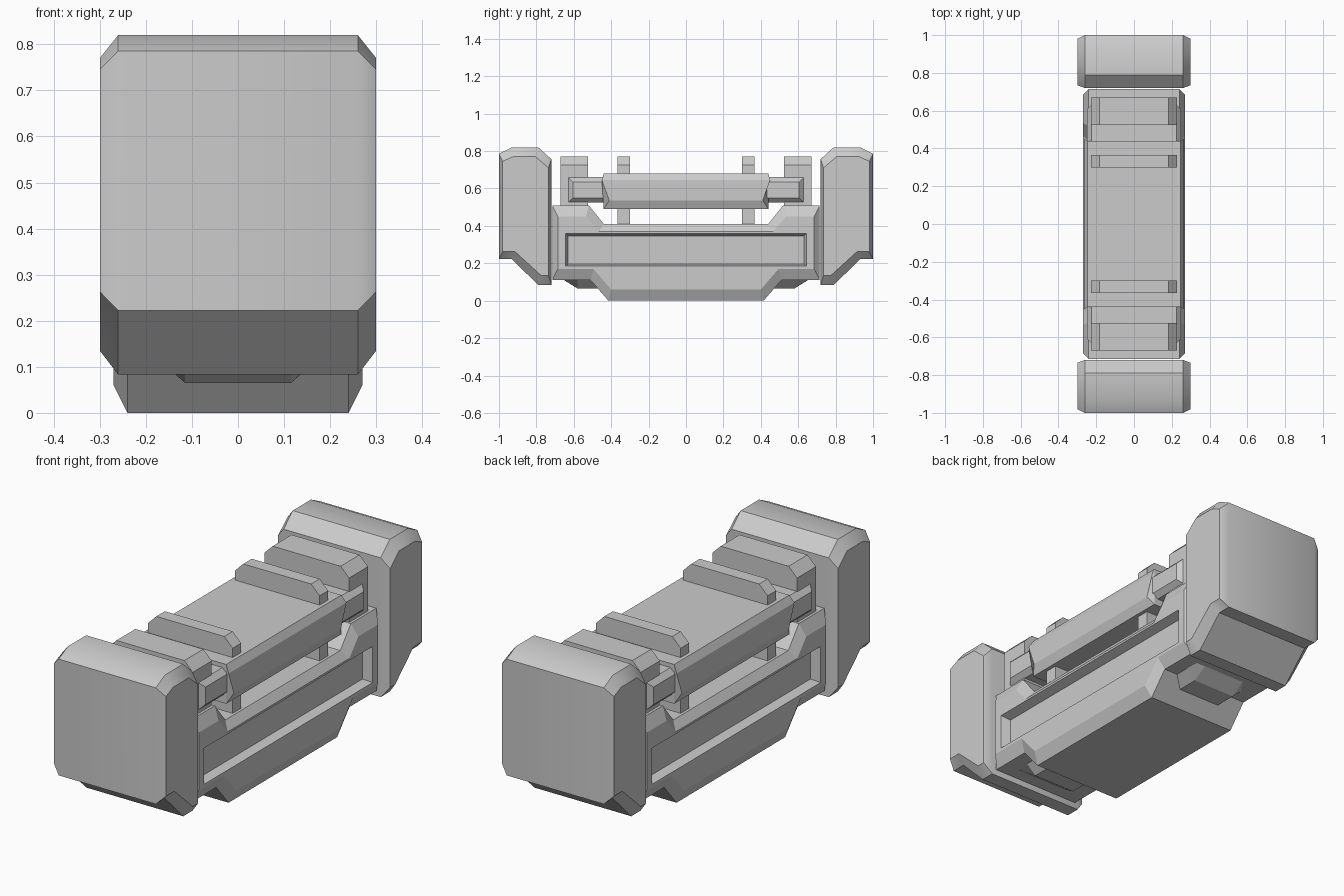
import bpy, bmesh, math

if "Cube" in bpy.data.objects:
    bpy.data.objects.remove(bpy.data.objects["Cube"])


def loft(name, sections, smooth=False):
    """Skin equal-length (y, z) profiles placed at successive x positions."""
    bm = bmesh.new()
    rings = [[bm.verts.new((x, y, z)) for y, z in prof] for x, prof in sections]
    for a, b in zip(rings, rings[1:]):
        for i in range(len(a)):
            j = (i + 1) % len(a)
            bm.faces.new((a[i], a[j], b[j], b[i]))
    bm.faces.new(rings[0])
    bm.faces.new(rings[-1])
    bmesh.ops.recalc_face_normals(bm, faces=bm.faces)
    mesh = bpy.data.meshes.new(name)
    bm.to_mesh(mesh)
    bm.free()
    ob = bpy.data.objects.new(name, mesh)
    bpy.context.collection.objects.link(ob)
    if smooth:
        bpy.ops.object.select_all(action='DESELECT')
        ob.select_set(True)
        bpy.context.view_layer.objects.active = ob
        bpy.ops.object.shade_smooth_by_angle(angle=math.radians(30))
    return ob


def chamfered(name, outer, x0, inner, x1, smooth=False):
    """Block with full profile out to x0, shrinking to the inner one at x1."""
    return loft(name, [(-x1, inner), (-x0, outer), (x0, outer), (x1, inner)], smooth)


def rect(y0, y1, z0, z1):
    return [(y0, z0), (y1, z0), (y1, z1), (y0, z1)]


def both(half):
    """Complete a profile by mirroring its +y half."""
    return half + [(-y, z) for y, z in reversed(half)]


def flip(prof, s):
    return [(y * s, z) for y, z in prof]


# lower body with raised ends and dropped belly
body = chamfered(
    "body",
    both([(0.415, 0), (0.51, 0.11), (0.715, 0.11), (0.715, 0.51), (0.52, 0.51), (0.44, 0.41)]), 0.24,
    both([(0.40, 0.06), (0.495, 0.17), (0.685, 0.17), (0.685, 0.45), (0.535, 0.45), (0.465, 0.37)]), 0.27)

# long tapered recess in each side of the body
for side, s in (("right", 1), ("left", -1)):
    cutter = loft(side + "_recess_cutter", [
        (s * 0.225, rect(-0.63, 0.63, 0.195, 0.345)),
        (s * 0.27, rect(-0.645, 0.645, 0.185, 0.36)),
        (s * 0.30, rect(-0.645, 0.645, 0.185, 0.36))])
    cutter.hide_render = True
    cutter.hide_viewport = True
    cut = body.modifiers.new(side + "_recess", 'BOOLEAN')
    cut.operation = 'DIFFERENCE'
    cut.solver = 'EXACT'
    cut.object = cutter

# upper slab, floating above the body
chamfered("upper_slab",
          both([(0.44, 0.49), (0.44, 0.68)]), 0.245,
          both([(0.41, 0.535), (0.45, 0.645), (0.0, 0.63)][:2]), 0.265)

# end caps
cap_outer = [(0.72, 0.083), (0.79, 0.083), (0.93, 0.222), (1.0, 0.222),
             (1.0, 0.785), (0.93, 0.82), (0.79, 0.82), (0.72, 0.757)]
cap_inner = [(0.735, 0.135), (0.775, 0.135), (0.915, 0.263), (0.98, 0.263),
             (0.98, 0.745), (0.925, 0.77), (0.805, 0.77), (0.735, 0.71)]

for end, s in (("front", -1), ("back", 1)):
    chamfered(end + "_cap", flip(cap_outer, s), 0.26, flip(cap_inner, s), 0.30, True)
    # narrower slab ends
    chamfered(end + "_slab_end", flip(rect(0.42, 0.63, 0.525, 0.66), s), 0.225,
              flip(rect(0.42, 0.605, 0.55, 0.635), s), 0.25)
    # wide and thin straps with sloped top ends
    for kind, y0, y1, z0 in (("wide", 0.525, 0.67, 0.49), ("thin", 0.30, 0.365, 0.40)):
        chamfered(f"{end}_{kind}_strap", flip(rect(y0, y1, z0, 0.77), s), 0.182,
                  flip(rect(y0, y1, z0, 0.725), s), 0.227)
    # small wedge under each raised end
    foot = [(0.46, 0.065), (0.58, 0.065), (0.66, 0.115), (0.46, 0.115)]
    foot_side = [(0.46, 0.114), (0.58, 0.114), (0.66, 0.116), (0.46, 0.116)]
    chamfered(end + "_under_wedge", flip(foot, s), 0.115, flip(foot_side, s), 0.17)
